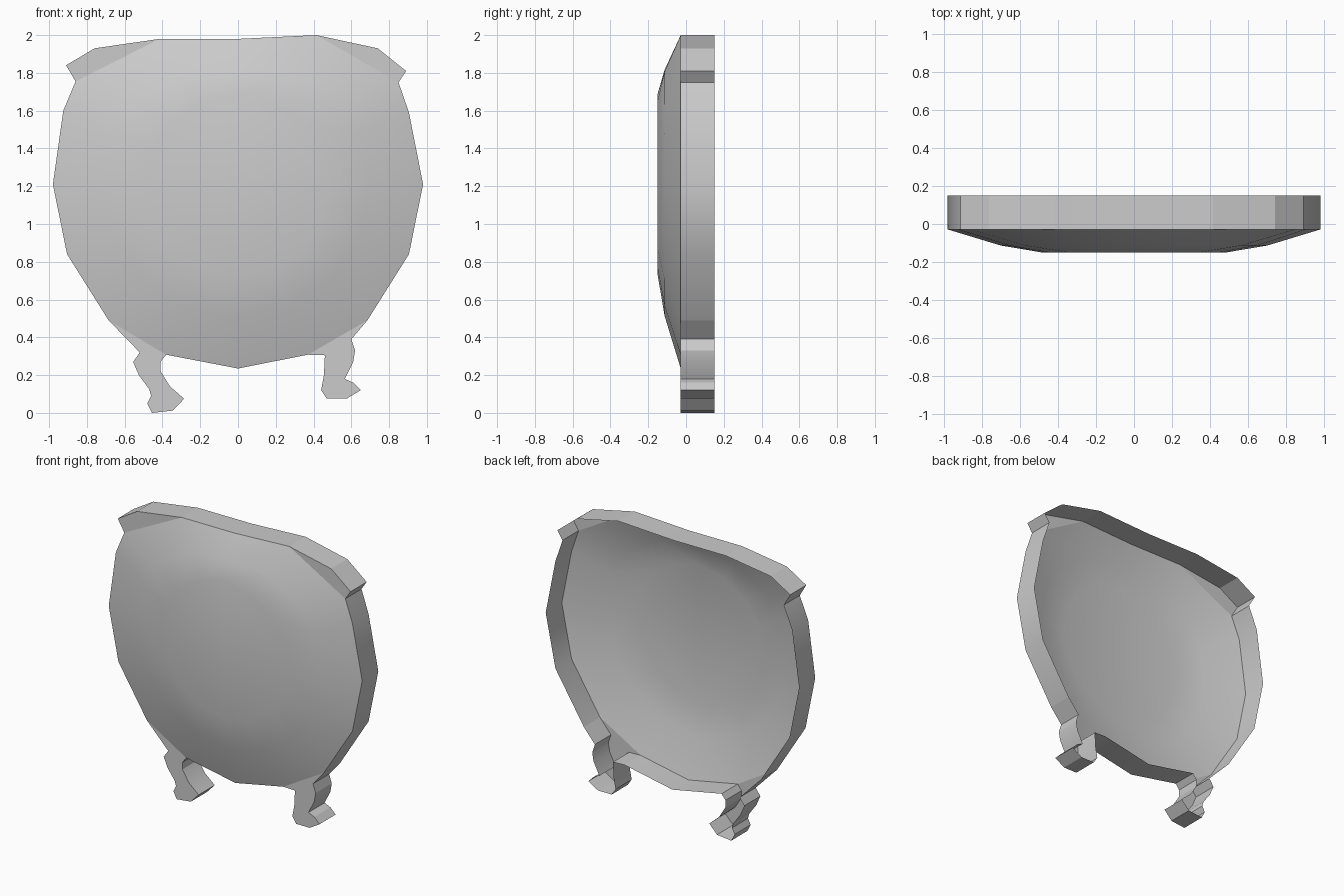
import bpy, bmesh
from math import sin, cos, pi, radians

if "Cube" in bpy.data.objects:
    bpy.data.objects.remove(bpy.data.objects["Cube"])

FRONT, BACK, MID_Z = -0.028, 0.15, 1.21

# Rim of the domed shell, clockwise from top centre, as (x, z)
rim = [(0, 1.98), (.415, 2.0), (.85, 1.75), (.905, 1.59), (.98, 1.21), (.905, .84),
       (.685, .49), (.37, .308), (0, .235), (-.38, .308), (-.685, .49), (-.905, .84),
       (-.98, 1.21), (-.925, 1.6), (-.86, 1.755), (-.415, 1.98)]

# Parts that branch off the rim, clockwise, replacing one rim segment each
branches = {
    1: ("right_ear", [(.74, 1.93), (.89, 1.81)]),
    6: ("right_foot", [(.6, .39), (.62, .33), (.61, .27), (.565, .18), (.61, .16),
                       (.65, .12), (.575, .075), (.47, .075), (.44, .12),
                       (.455, .2), (.46, .305)]),
    9: ("left_foot", [(-.41, .27), (-.41, .22), (-.36, .14), (-.285, .075),
                      (-.345, .012), (-.455, .0), (-.48, .05), (-.46, .09),
                      (-.47, .125), (-.525, .2), (-.555, .27), (-.52, .32)]),
    14: ("left_ear", [(-.91, 1.84), (-.76, 1.93)]),
}


def ring(bm, pts, y):
    return [bm.verts.new((x, y, z)) for x, z in pts]


def finish(bm, name, angle):
    mesh = bpy.data.meshes.new(name)
    bm.to_mesh(mesh)
    bm.free()
    obj = bpy.data.objects.new(name, mesh)
    bpy.context.collection.objects.link(obj)
    bpy.ops.object.select_all(action='DESELECT')
    obj.select_set(True)
    bpy.context.view_layer.objects.active = obj
    bpy.ops.object.shade_smooth_by_angle(angle=radians(angle))


# Domed shell, open at the back
n = len(rim)
inner = [(.48 * sin(2 * pi * i / n), MID_Z + .48 * cos(2 * pi * i / n)) for i in range(n)]
middle = [(a + (c - a) * .44, b + (d - b) * .44) for (a, b), (c, d) in zip(inner, rim)]
bm = bmesh.new()
back = ring(bm, rim, BACK)
rings = [ring(bm, rim, FRONT), ring(bm, middle, -.113), ring(bm, inner, -.15)]
for i in range(n):
    j = (i + 1) % n
    for outer, nxt in zip(rings, rings[1:]):
        bm.faces.new((outer[j], outer[i], nxt[i], nxt[j]))
    if i not in branches:
        bm.faces.new((rings[0][i], rings[0][j], back[j], back[i]))
bm.faces.new(rings[-1][::-1])
finish(bm, "domed_shell", 32)

# Ears and feet: flat front with a side wall, open at the back
for i, (name, pts) in branches.items():
    path = [rim[i]] + pts + [rim[(i + 1) % n]]
    bm = bmesh.new()
    front, rear = ring(bm, path, FRONT), ring(bm, path, BACK)
    bm.faces.new(front[::-1])
    for k in range(len(path) - 1):
        bm.faces.new((front[k], front[k + 1], rear[k + 1], rear[k]))
    finish(bm, name, 20)
